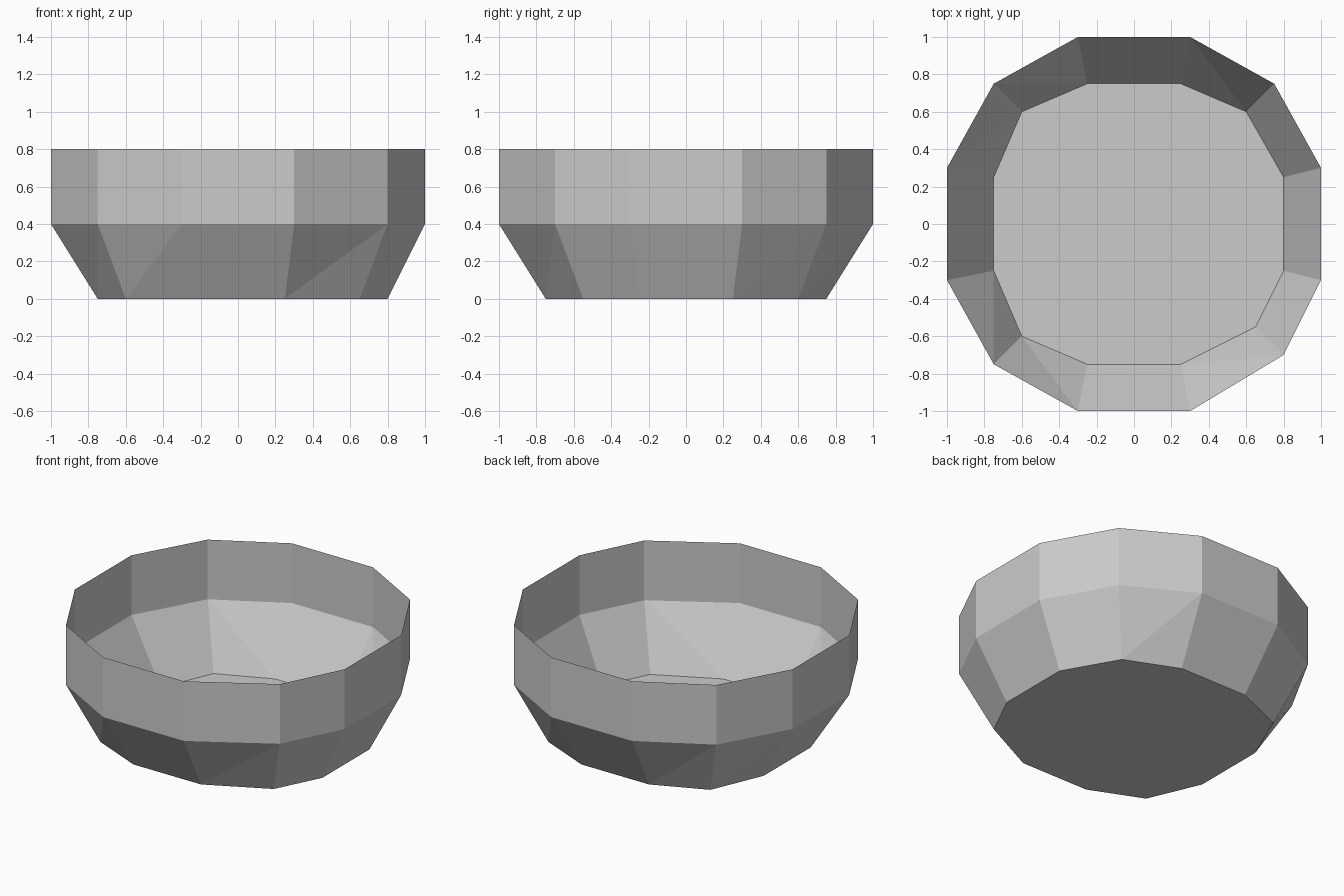
import bpy
import bmesh

cube = bpy.data.objects.get("Cube")
if cube:
    bpy.data.objects.remove(cube, do_unlink=True)


def make_material(name, color):
    mat = bpy.data.materials.new(name)
    mat.use_nodes = True
    mat.diffuse_color = color
    mat.node_tree.nodes["Principled BSDF"].inputs["Base Color"].default_value = color
    return mat


# Outlines of the wall and of the floor, clockwise from the back
wall_outline = [(-0.3, 1), (0.3, 1), (0.75, 0.75), (1, 0.3), (1, -0.3), (0.8, -0.7),
                (0.3, -1), (-0.3, -1), (-0.75, -0.75), (-1, -0.3), (-1, 0.3), (-0.75, 0.75)]
floor_outline = [(-0.25, 0.75), (0.25, 0.75), (0.6, 0.6), (0.8, 0.25), (0.8, -0.25), (0.65, -0.55),
                 (0.25, -0.75), (-0.25, -0.75), (-0.6, -0.6), (-0.75, -0.25), (-0.75, 0.25), (-0.6, 0.6)]

bm = bmesh.new()


def ring(outline, z):
    return [bm.verts.new((x, y, z)) for x, y in outline]


base = ring(floor_outline, 0)
middle = ring(wall_outline, 0.4)
rim = ring(wall_outline, 0.8)

# Floor, sloped facets and upright wall; the top stays open
bm.faces.new(base)
count = len(base)
for i in range(count):
    j = (i + 1) % count
    bm.faces.new((middle[i], base[j], base[i]))
    bm.faces.new((middle[i], middle[j], base[j]))
    bm.faces.new((rim[i], rim[j], middle[j], middle[i]))

mesh = bpy.data.meshes.new("bowl")
bm.to_mesh(mesh)
bm.free()
mesh.materials.append(make_material("light grey", (0.6, 0.6, 0.6, 1)))
bowl = bpy.data.objects.new("bowl", mesh)
bpy.context.scene.collection.objects.link(bowl)
